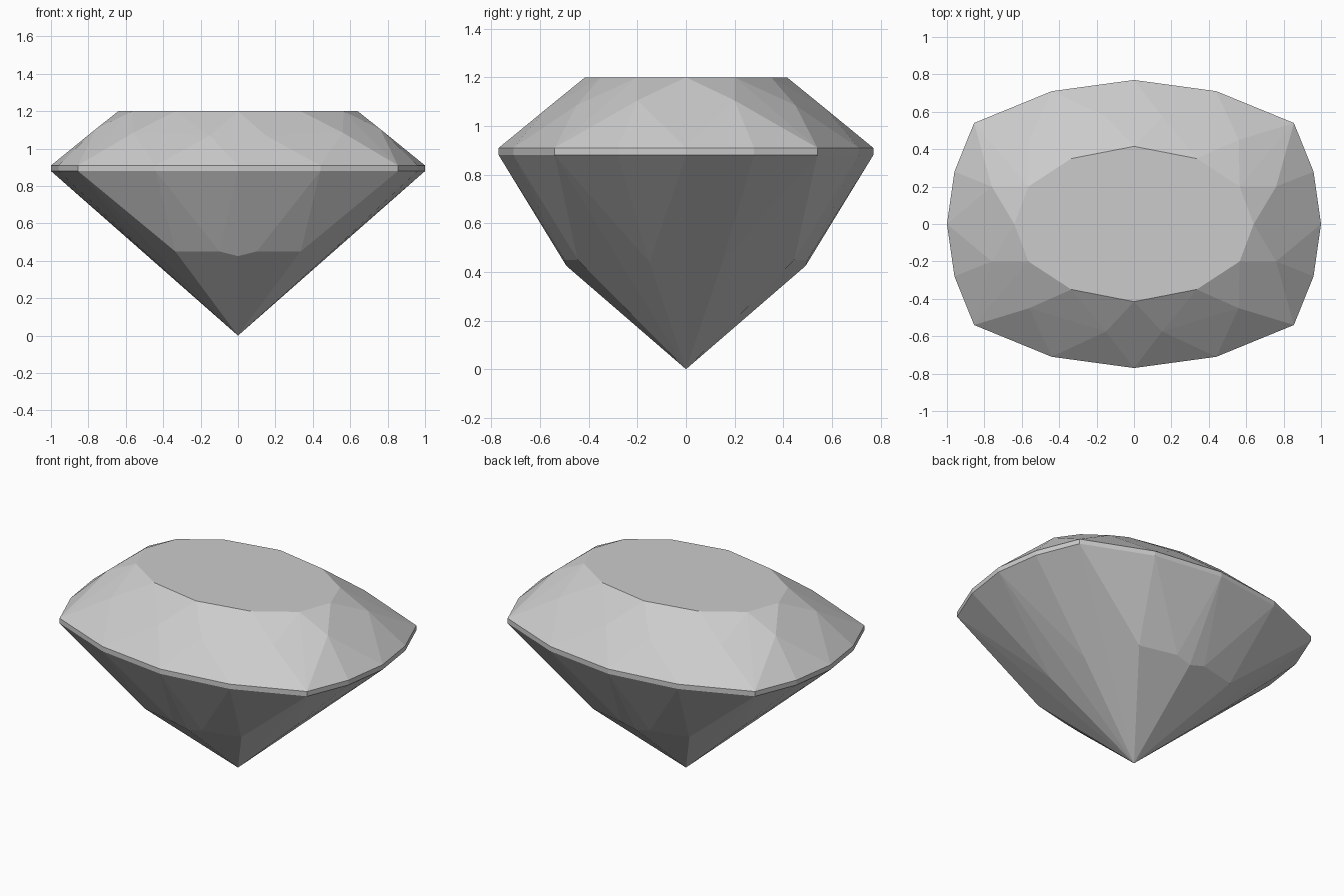
import bpy, bmesh, math

cube = bpy.data.objects.get("Cube")
if cube:
    bpy.data.objects.remove(cube, do_unlink=True)

mat = bpy.data.materials.new("pale grey")
mat.use_nodes = True
GREY = (0.6, 0.6, 0.6, 1)
mat.diffuse_color = GREY
mat.node_tree.nodes["Principled BSDF"].inputs["Base Color"].default_value = GREY

# Corner points of one quarter of the stone, from the table down to the tip
table = [(0.64, 0, 1.2), (0.565, 0.2, 1.2), (0.335, 0.35, 1.2), (0, 0.415, 1.2)]
crown = [(0.76, 0.2, 1.105), (0.56, 0.45, 1.085), (0.15, 0.575, 1.07)]
outline = [(1, 0), (0.96, 0.28), (0.855, 0.54), (0.44, 0.71), (0, 0.77)]
girdle = [(x, y, z) for x, y in outline for z in (0.91, 0.88)]
pavilion = [(0.49, 0.15, 0.44), (0.335, 0.445, 0.45), (0.1, 0.5, 0.45),
            (0, 0.492, 0.425), (0, 0, 0)]

# Mirror the quarter into all four, without doubles on the axes
points = {(x * sx + 0.0, y * sy + 0.0, z)
          for x, y, z in table + crown + girdle + pavilion
          for sx in (1, -1) for sy in (1, -1)}

# Span the cut facets between the points
bm = bmesh.new()
for p in sorted(points):
    bm.verts.new(p)
hull = bmesh.ops.convex_hull(bm, input=bm.verts)
unused = {g for g in hull["geom_interior"] + hull["geom_unused"]
          if isinstance(g, bmesh.types.BMVert)}
bmesh.ops.delete(bm, geom=list(unused), context="VERTS")
bmesh.ops.dissolve_limit(bm, angle_limit=math.radians(1),
                         verts=bm.verts, edges=bm.edges)
bmesh.ops.recalc_face_normals(bm, faces=bm.faces)

mesh = bpy.data.meshes.new("gemstone")
bm.to_mesh(mesh)
bm.free()
mesh.materials.append(mat)
gem = bpy.data.objects.new("gemstone", mesh)
bpy.context.collection.objects.link(gem)
